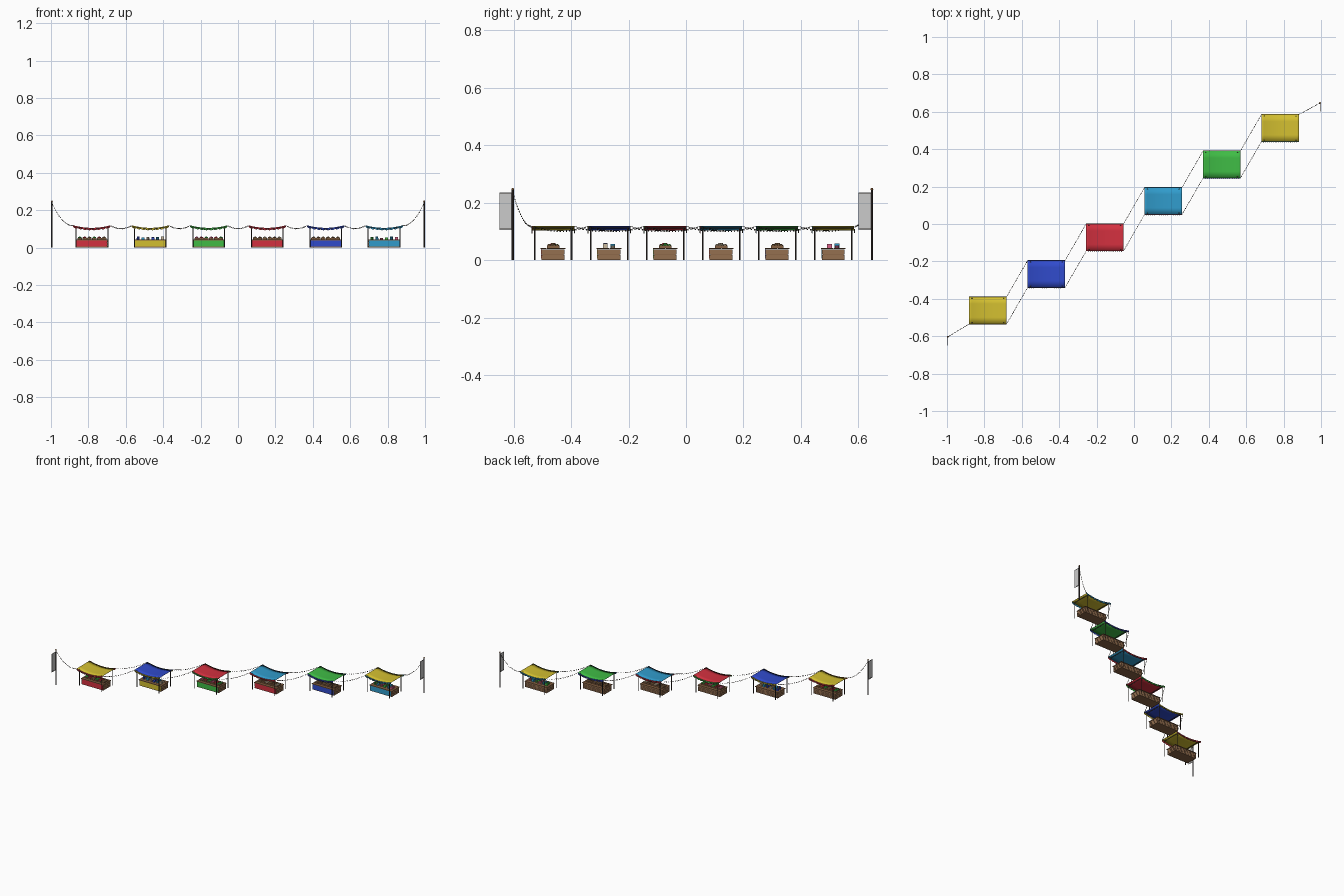
import bpy, bmesh, math, random
from mathutils import Vector, Matrix

if "Cube" in bpy.data.objects:
    bpy.data.objects.remove(bpy.data.objects["Cube"])

random.seed(4)
mats = {}
COL = dict(red=(.65, .03, .05), yellow=(.65, .52, .03), green=(.05, .5, .06), blue=(.03, .07, .6),
           cyan=(.03, .33, .6), wood=(.24, .12, .055), plank=(.3, .16, .08), dark=(.05, .04, .035),
           bulb=(.07, .065, .05), bronze=(.4, .18, .06), pink=(.7, .12, .25),
           bread=(.35, .2, .09), cream=(.6, .5, .35))


def mat(name):
    if name not in mats:
        mats[name] = bpy.data.materials.new(name)
        mats[name].diffuse_color = (*COL[name], 1)
    return mats[name]


def finish(name, bm, color=None):
    me = bpy.data.meshes.new(name)
    bm.to_mesh(me)
    bm.free()
    ob = bpy.data.objects.new(name, me)
    bpy.context.collection.objects.link(ob)
    if color:
        me.materials.append(mat(color))
    return ob


def add_box(bm, c, s):
    bmesh.ops.create_cube(bm, size=1, matrix=Matrix.Translation(c) @ Matrix.Diagonal((*s, 1)))


def add_rod(bm, a, b, r, n=8):
    a, b = Vector(a), Vector(b)
    d = b - a
    m = Matrix.Translation((a + b) / 2) @ d.to_track_quat('Z', 'Y').to_matrix().to_4x4()
    bmesh.ops.create_cone(bm, cap_ends=True, segments=n, radius1=r, radius2=r, depth=d.length, matrix=m)


def add_ball(bm, c, r, sub=1, squash=1):
    bmesh.ops.create_icosphere(bm, subdivisions=sub, radius=r,
                               matrix=Matrix.Translation(c) @ Matrix.Diagonal((1, 1, squash, 1)))


HX, HY = 0.1, 0.0725


def cloth_z(u, v=0):
    return 0.105 + 0.014 * u * u


# hanging light string: thin cord with small bulbs
def light_string(name, a, b, sag, steps):
    a, b = Vector(a), Vector(b)
    pts = []
    for i in range(steps + 1):
        t = i / steps
        p = a.lerp(b, t)
        p.z -= 4 * sag * t * (1 - t)
        pts.append(p)
    string_from_points(name, pts)


def string_from_points(name, pts):
    cord, bulbs = bmesh.new(), bmesh.new()
    for p, q in zip(pts, pts[1:]):
        add_rod(cord, p, q, 0.0007, 4)
    for p in pts[1:-1]:
        add_ball(bulbs, p - Vector((0, 0, 0.003)), 0.0024)
    finish(name + "_cord", cord, 'dark')
    finish(name + "_bulbs", bulbs, 'bulb')


def canopy(x, y, top, trim):
    # sagging cloth sheet
    bm = bmesh.new()
    n, m = 16, 4
    grid = [[bm.verts.new((x + HX * (2 * i / n - 1), y + HY * (2 * j / m - 1), cloth_z(2 * i / n - 1)))
             for j in range(m + 1)] for i in range(n + 1)]
    for i in range(n):
        for j in range(m):
            bm.faces.new((grid[i][j], grid[i + 1][j], grid[i + 1][j + 1], grid[i][j + 1]))
    ob = finish("canopy_cloth", bm, top)
    ob.data.shade_smooth()
    mod = ob.modifiers.new("thickness", 'SOLIDIFY')
    mod.thickness = 0.0015
    # scalloped valances on front and back
    bm = bmesh.new()
    n = 40
    for s in (-1, 1):
        rows = []
        for i in range(n + 1):
            u = 2 * i / n - 1
            z = cloth_z(u)
            drop = 0.009 + 0.004 * abs(math.sin(math.pi * i / 5))
            rows.append([bm.verts.new((x + HX * u, y + s * (HY + 0.0006), zz)) for zz in (z + 0.0005, z - drop)])
        for p, q in zip(rows, rows[1:]):
            bm.faces.new((p[0], p[1], q[1], q[0])[::-s])
    ob = finish("canopy_valance", bm, trim)
    ob.modifiers.new("thickness", 'SOLIDIFY').thickness = 0.001
    # lights along the two valances
    for s in (-1, 1):
        string_from_points("valance_lights", [
            Vector((x + HX * u, y + s * (HY + 0.0015), cloth_z(u) - 0.002 - 0.005 * abs(math.sin(u * math.pi * 3))))
            for u in (k / 9 - 1 for k in range(19))])


def frame(x, y):
    # four posts, end rails and crossed braces beneath the cloth
    bm = bmesh.new()
    px, py = 0.085, 0.064
    z = cloth_z(px / HX) - 0.003
    for sx in (-1, 1):
        for sy in (-1, 1):
            add_rod(bm, (x + sx * px, y + sy * py, 0), (x + sx * px, y + sy * py, z + 0.004), 0.0027)
        add_rod(bm, (x + sx * px, y - HY, z), (x + sx * px, y + HY, z), 0.0018, 6)
    finish("canopy_posts", bm, 'dark')


def counter(x, y, trim):
    # body, side planks, worktop
    bm = bmesh.new()
    add_box(bm, (x, y, 0.019), (0.164, 0.073, 0.036))
    finish("counter_body", bm, 'wood')
    bm = bmesh.new()
    for k in range(4):
        z = 0.005 + k * 0.0095
        for s in (-1, 1):
            add_box(bm, (x + s * 0.083, y, z), (0.003, 0.08, 0.0085))
        add_box(bm, (x, y + 0.038, z), (0.168, 0.003, 0.0085))
        add_box(bm, (x, y - 0.038, z), (0.168, 0.003, 0.0085))
    finish("counter_planks", bm, 'plank')
    bm = bmesh.new()
    for k in range(4):
        add_box(bm, (x, y + (k - 1.5) * 0.0218, 0.0405), (0.174, 0.021, 0.004))
    finish("counter_top", bm, 'wood')
    # coloured front cloth
    bm = bmesh.new()
    add_box(bm, (x, y - 0.0415, 0.022), (0.162, 0.002, 0.033))
    finish("counter_front_cloth", bm, trim)


def crate(bm, x, y, w, d, h):
    z = 0.0425
    add_box(bm, (x, y, z + 0.001), (w, d, 0.002))
    for s in (-1, 1):
        add_box(bm, (x + s * w / 2, y, z + h / 2), (0.0015, d, h))
        add_box(bm, (x, y + s * d / 2, z + h / 2), (w, 0.0015, h))


def goods(x, y, kind):
    palette = [('green', 'red', 'bread'), ('blue', 'cyan', 'cream'), ('pink', 'red', 'green'),
               ('bread', 'wood', 'cream'), ('bread', 'wood', 'bread'), ('green', 'cyan', 'pink')][kind]
    piles = {c: bmesh.new() for c in set(palette)}
    crates = bmesh.new()
    for k in range(6):
        cx = x + (k - 2.5) * 0.026
        bm = piles[palette[k % 3]]
        if kind in (1, 5):  # folded bundles and jars
            for j in range(2):
                h = random.uniform(0.008, 0.017)
                cy = y + (j - 0.5) * 0.026
                if (k + j) % 2:
                    add_box(bm, (cx, cy, 0.0425 + h / 2), (0.016, 0.016, h))
                else:
                    add_rod(bm, (cx, cy, 0.0425), (cx, cy, 0.0425 + h), 0.007, 10)
        else:  # filled crates
            crate(crates, cx, y, 0.023, 0.042, 0.008)
            for j in range(8):
                add_ball(bm, (cx + (j % 2 - 0.5) * 0.01, y + (j // 2 - 1.5) * 0.0095,
                              0.049 + random.uniform(0, 0.003)), 0.0055, 2, 0.9)
            add_ball(bm, (cx, y + random.uniform(-.008, .008), 0.055), 0.005, 2)
    for c, bm in piles.items():
        finish("market_goods", bm, c)
    finish("goods_crates", crates, 'wood')


# six stalls on a diagonal
tops = ['yellow', 'blue', 'red', 'cyan', 'green', 'yellow']
trims = ['red', 'yellow', 'green', 'red', 'blue', 'cyan']
pos = [((i - 2.5) * 0.3125, 0.025 + (i - 2.5) * 0.195) for i in range(6)]
for i, (x, y) in enumerate(pos):
    canopy(x, y, tops[i], trims[i])
    frame(x, y)
    counter(x, y, trims[i])
    goods(x, y, i)

# light strings linking neighbouring stalls
CZ = cloth_z(1)
for (x0, y0), (x1, y1) in zip(pos, pos[1:]):
    for s in (-1, 1):
        light_string("link_lights", (x0 + HX, y0 + s * HY, CZ), (x1 - HX, y1 + s * HY, CZ), 0.016, 18)

# end poles with finials, flags and light strings
ends = [(-0.995, -0.603, pos[0][0] - HX, pos[0][1] - HY), (0.995, 0.647, pos[5][0] + HX, pos[5][1] + HY)]
for px, py, cx, cy in ends:
    bm = bmesh.new()
    add_rod(bm, (px, py, 0), (px, py, 0.245), 0.0038, 10)
    for z in (0.11, 0.233):
        add_rod(bm, (px, py, z), (px, py - 0.046, z), 0.0012, 6)
    finish("flag_pole", bm, 'dark')
    bm = bmesh.new()
    add_ball(bm, (px, py, 0.247), 0.005, 2)
    finish("pole_finial", bm, 'bronze')
    bm = bmesh.new()
    add_box(bm, (px, py - 0.0235, 0.17), (0.0012, 0.046, 0.13))
    finish("flag_banner", bm)
    light_string("pole_lights", (px, py, 0.24), (cx, cy, CZ), 0.032, 18)

for m in bpy.data.materials:
    if m.users and not m.is_grease_pencil:
        m.use_nodes = True
        m.node_tree.nodes["Principled BSDF"].inputs["Base Color"].default_value = m.diffuse_color
